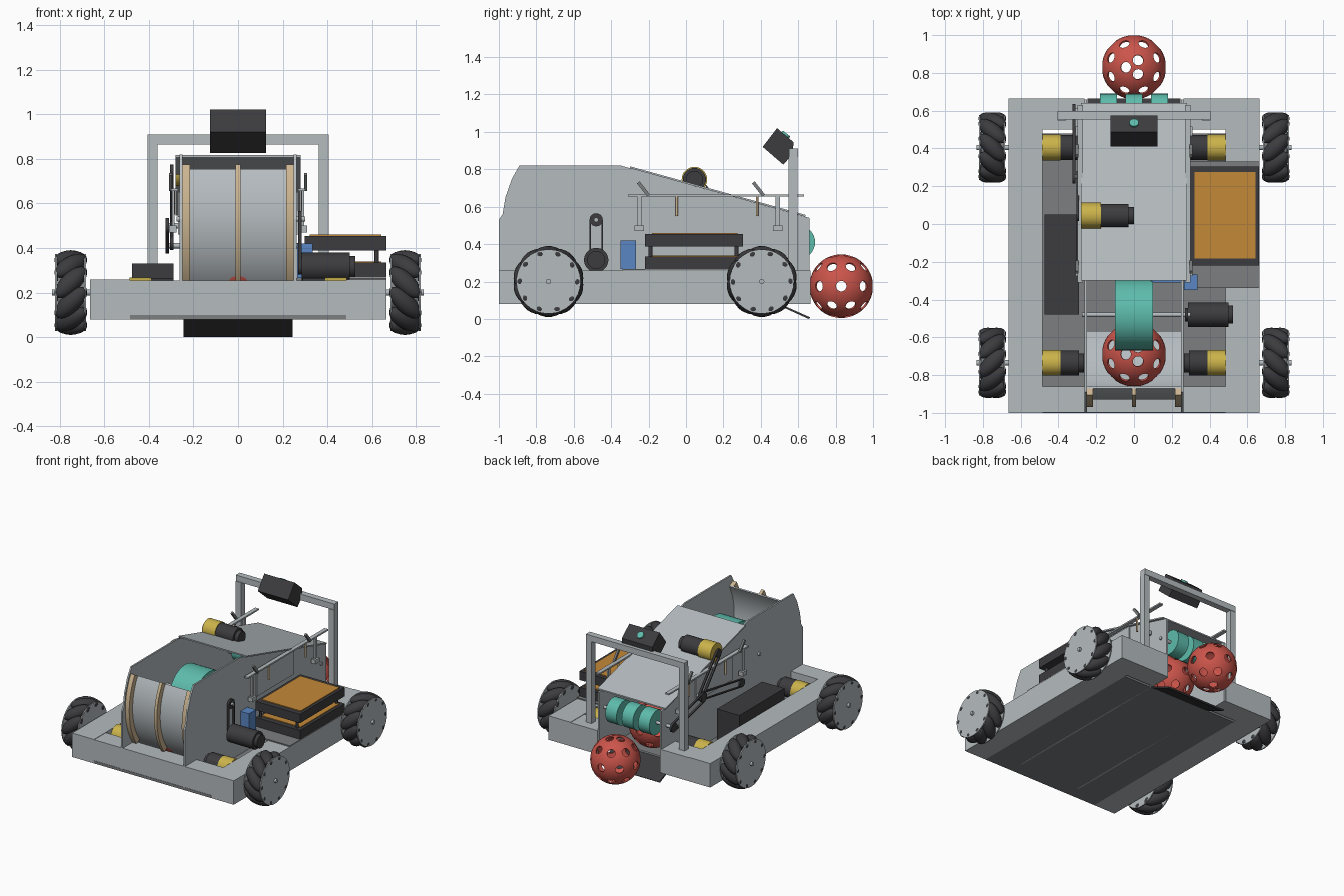
import bpy, bmesh
from math import sin, cos, pi, radians, hypot
from mathutils import Vector, Matrix

if "Cube" in bpy.data.objects:
    bpy.data.objects.remove(bpy.data.objects["Cube"])


def material(name, *rgb):
    m = bpy.data.materials.new(name)
    m.use_nodes = True
    m.diffuse_color = (*rgb, 1)
    m.node_tree.nodes["Principled BSDF"].inputs["Base Color"].default_value = (*rgb, 1)
    return m


METAL = material("aluminium", .46, .5, .52)
GREY = material("floor grey", .2, .21, .215)
BLACK = material("black plastic", .045, .045, .05)
RED = material("ball red", .6, .09, .07)
TEAL = material("teal rubber", .11, .5, .41)
YELLOW = material("gearbox yellow", .6, .45, .07)
ORANGE = material("board orange", .55, .25, .04)
BLUE = material("blue", .1, .24, .55)
TAN = material("wood tan", .6, .46, .28)


def finish(bm, name, mat):
    bmesh.ops.recalc_face_normals(bm, faces=bm.faces)
    me = bpy.data.meshes.new(name)
    bm.to_mesh(me)
    bm.free()
    me.materials.append(mat)
    ob = bpy.data.objects.new(name, me)
    bpy.context.scene.collection.objects.link(ob)
    return ob


def prism(name, pts, x0, x1, mat):
    """Extrude a (y, z) outline along x."""
    bm = bmesh.new()
    f = bm.faces.new([bm.verts.new((x0, y, z)) for y, z in pts])
    ext = bmesh.ops.extrude_face_region(bm, geom=[f])["geom"]
    bmesh.ops.translate(bm, vec=(x1 - x0, 0, 0),
                        verts=[v for v in ext if isinstance(v, bmesh.types.BMVert)])
    return finish(bm, name, mat)


def box(name, x, y, z, mat):
    return prism(name, [(y[0], z[0]), (y[1], z[0]), (y[1], z[1]), (y[0], z[1])], x[0], x[1], mat)


def add_rod(bm, a, b, r, seg=32):
    a, b = Vector(a), Vector(b)
    d = b - a
    m = Matrix.Translation((a + b) / 2) @ d.to_track_quat('Z', 'Y').to_matrix().to_4x4()
    bmesh.ops.create_cone(bm, cap_ends=True, segments=seg, radius1=r, radius2=r,
                          depth=d.length, matrix=m)


def rod(name, a, b, r, mat, seg=32):
    bm = bmesh.new()
    add_rod(bm, a, b, r, seg)
    return finish(bm, name, mat)


def xrod(name, x0, x1, y, z, r, mat):
    return rod(name, (x0, y, z), (x1, y, z), r, mat)


def strip(name, a, b, t, x0, x1, mat):
    """Flat bar of thickness t between two (y, z) points."""
    dy, dz = b[0] - a[0], b[1] - a[1]
    n = t / 2 / hypot(dy, dz)
    oy, oz = -dz * n, dy * n
    return prism(name, [(a[0] + oy, a[1] + oz), (b[0] + oy, b[1] + oz),
                        (b[0] - oy, b[1] - oz), (a[0] - oy, a[1] - oz)], x0, x1, mat)


def belt(name, a, b, r, x0, x1):
    for p in (a, b):
        xrod(name + "_pulley", x0, x1, *p, r, BLACK)
    dy, dz = b[0] - a[0], b[1] - a[1]
    k = (r - .004) / hypot(dy, dz)
    for s in (-k, k):
        oy, oz = -dz * s, dy * s
        strip(name, (a[0] + oy, a[1] + oz), (b[0] + oy, b[1] + oz), .008, x0, x1, BLACK)


def arc(cy, cz, r, a0, a1, n=32):
    ts = [radians(a0 + (a1 - a0) * i / n) for i in range(n + 1)]
    return [(cy + r * cos(t), cz + r * sin(t)) for t in ts]


def ball(name, y, z, r=.17):
    """Hollow ball with rings of round holes."""
    bm = bmesh.new()
    bmesh.ops.create_uvsphere(bm, u_segments=40, v_segments=24, radius=r)
    ob = finish(bm, name, RED)
    bm = bmesh.new()
    bm.from_mesh(ob.data)
    inner = bmesh.ops.create_uvsphere(bm, u_segments=40, v_segments=24, radius=r - .01)
    bmesh.ops.reverse_faces(bm, faces=list({f for v in inner["verts"] for f in v.link_faces}))
    bm.to_mesh(ob.data)
    bm.free()
    bm = bmesh.new()
    for lat, n in ((-75, 3), (-38, 8), (0, 8), (38, 8), (75, 3)):
        for i in range(n):
            t, p = 2 * pi * (i + (.5 if lat else 0)) / n, radians(lat)
            d = Vector((cos(p) * cos(t), cos(p) * sin(t), sin(p)))
            add_rod(bm, d * r * .8, d * r * 1.2, .028, 20)
    cutter = finish(bm, "hole_cutter", RED)
    mod = ob.modifiers.new("holes", 'BOOLEAN')
    mod.object, mod.operation, mod.solver = cutter, 'DIFFERENCE', 'EXACT'
    bpy.context.view_layer.objects.active = ob
    bpy.ops.object.modifier_apply(modifier=mod.name)
    bpy.data.objects.remove(cutter)
    ob.location = (0, y, z)


# chassis
box("floor_pan", (-.485, .485), (-1, .48), (.08, .1), GREY)
box("front_crossbar", (-.485, .485), (-.998, -.86), (.1, .255), METAL)
box("battery_deck", (.262, .665), (-.34, .33), (.255, .266), GREY)
prism("intake_ramp", [(.48, .09), (.48, .08), (.655, 0), (.665, .008)], -.245, .245, BLACK)

hood = [(-1, .1), (-1, .53), (-.98, .56), (-.965, .65), (-.93, .75), (-.89, .82),
        (-.35, .82), (.66, .54), (.66, .08), (-.9, .08)]
for s in (1, -1):
    box("side_rail", (s * .485, s * .665), (-1, .665), (.08, .258), METAL)
    box("rear_block", (s * .262, s * .485), (.5, .665), (.08, .255), METAL)
    prism("hood_side", hood, s * .25, s * .262, METAL)
    box("arch_post", (s * .36, s * .405), (.547, .595), (.255, .867), METAL)
    # slide rail with hangers and levers
    box("slide_rail", (s * .27, s * .3), (-.31, .63), (.655, .666), METAL)
    box("slide_panel", (s * .262, s * .27), (-.16, .27), (.46, .65), METAL)
    for y in (-.25, .49):
        box("hanger", (s * .285, s * .297), (y - .012, y + .012), (.48, .66), METAL)
        box("hanger_foot", (s * .275, s * .31), (y - .025, y + .025), (.47, .5), METAL)
    for y in (-.225, .39):
        strip("lever", (y - .03, .73), (y + .025, .66), .018, s * .295, s * .31, GREY)
    for y in (-.05, .38):
        rod("peg", (s * .29, y, .55), (s * .29, y, .655), .007, TAN, 12)

prism("top_cover", [(-.3, .806), (.64, .546), (.64, .556), (-.3, .816)], -.28, .28, METAL)

# curved ball guide and its ribs, concentric with the flywheel
CY, CZ = -.48, .53
guide = arc(CY, CZ, .45, 150, 270) + [(.48, .08), (.48, .1)] + arc(CY, CZ, .44, 270, 150)
prism("ball_guide", guide, -.248, .248, METAL)
rib = arc(CY, CZ, .49, 150, 215) + arc(CY, CZ, .45, 215, 150)
for x, w in ((-.232, .016), (0, .011), (.232, .016)):
    prism("guide_rib", rib, x - w, x + w, TAN)

# flywheel and its drive
xrod("flywheel", -.1, .1, CY, CZ, .19, TEAL)
xrod("flywheel_shaft", -.275, .3, CY, CZ, .012, METAL)
belt("flywheel_belt", (CY, .315), (CY, CZ), .035, .27, .285)
xrod("flywheel_motor", .285, .5, CY, .315, .065, BLACK)
xrod("flywheel_motor_cap", .5, .525, CY, .315, .048, BLACK)

# rear intake rollers and belts
xrod("intake_shaft", -.32, .27, .6, .41, .012, METAL)
xrod("inner_shaft", -.32, .27, .25, .5, .012, METAL)
for x in (-.135, 0, .135):
    xrod("intake_roller", x - .046, x + .046, .6, .41, .09, TEAL)
    xrod("inner_roller", x - .046, x + .046, .25, .53, .07, TEAL)
xrod("intake_gearbox", -.28, -.175, .045, .745, .068, YELLOW)
xrod("intake_motor", -.175, -.03, .045, .745, .062, BLACK)
xrod("intake_motor_cap", -.03, 0, .045, .745, .046, BLACK)
belt("motor_belt", (.045, .745), (.25, .5), .03, -.305, -.29)
belt("intake_belt", (.25, .5), (.6, .41), .035, -.325, -.31)
belt("feed_belt", (.25, .5), (-.23, .42), .03, -.305, -.29)

# arch and tilted display box
box("arch_beam", (-.405, .405), (.552, .598), (.865, .91), METAL)
prism("display_box", [(.41, .92), (.487, 1.02), (.575, .945), (.57, .88), (.52, .825)],
      -.125, .125, BLACK)
rod("display_lens", (0, .525, .975), (0, .538, .991), .025, TEAL)

# electronics
for z in (.268, .388):
    box("tray", (.298, .663), (-.22, .305), (z, z + .066), BLACK)
    box("tray_board", (.32, .642), (-.182, .275), (z + .066, z + .072), ORANGE)
for x in (.32, .62):
    for y in (-.19, .27):
        rod("tray_spacer", (x, y, .33), (x, y, .39), .01, BLACK, 12)
box("battery", (-.475, -.29), (-.48, .05), (.1, .33), BLACK)
box("controller", (.265, .335), (-.35, -.268), (.266, .42), BLUE)
box("controller_strip", (.09, .25), (-.31, -.3), (.5, .6), BLUE)


# wheels with slanted barrel rollers, and their motors
def wheel(sx, y, slant):
    c = Vector((sx * .75, y, .2))
    bm = bmesh.new()
    for i in range(10):
        turn = Matrix.Rotation(2 * pi * i / 10, 4, 'X')
        m = (Matrix.Translation(c) @ turn @ Matrix.Translation((0, 0, .147))
             @ Matrix.Rotation(slant * pi / 4, 4, 'Z') @ Matrix.Diagonal((.094, .044, .043, 1)))
        bmesh.ops.create_uvsphere(bm, u_segments=16, v_segments=12, radius=1,
                                  matrix=m @ Matrix.Rotation(pi / 2, 4, 'Y'))
    finish(bm, "wheel_rollers", BLACK)
    for x in (.682, .812):
        xrod("wheel_plate", sx * x, sx * (x + .008), y, .2, .172, METAL)
    xrod("wheel_hub", sx * .69, sx * .81, y, .2, .09, GREY)
    xrod("wheel_axle", sx * .48, sx * .835, y, .2, .014, METAL)
    xrod("drive_gearbox", sx * .39, sx * .486, y, .2, .068, YELLOW)
    xrod("drive_motor", sx * .29, sx * .39, y, .2, .066, BLACK)
    xrod("drive_motor_cap", sx * .266, sx * .29, y, .2, .05, BLACK)


for sx in (1, -1):
    for y, k in ((-.735, -1), (.405, 1)):
        wheel(sx, y, sx * k)

# balls
ball("rear_ball", .83, .175)
ball("inner_ball", .38, .275)
ball("front_ball", -.69, .33)

# smooth round parts, keep edges sharp
for o in bpy.context.scene.objects:
    o.select_set(o.type == 'MESH')
bpy.ops.object.shade_smooth_by_angle(angle=radians(32))
